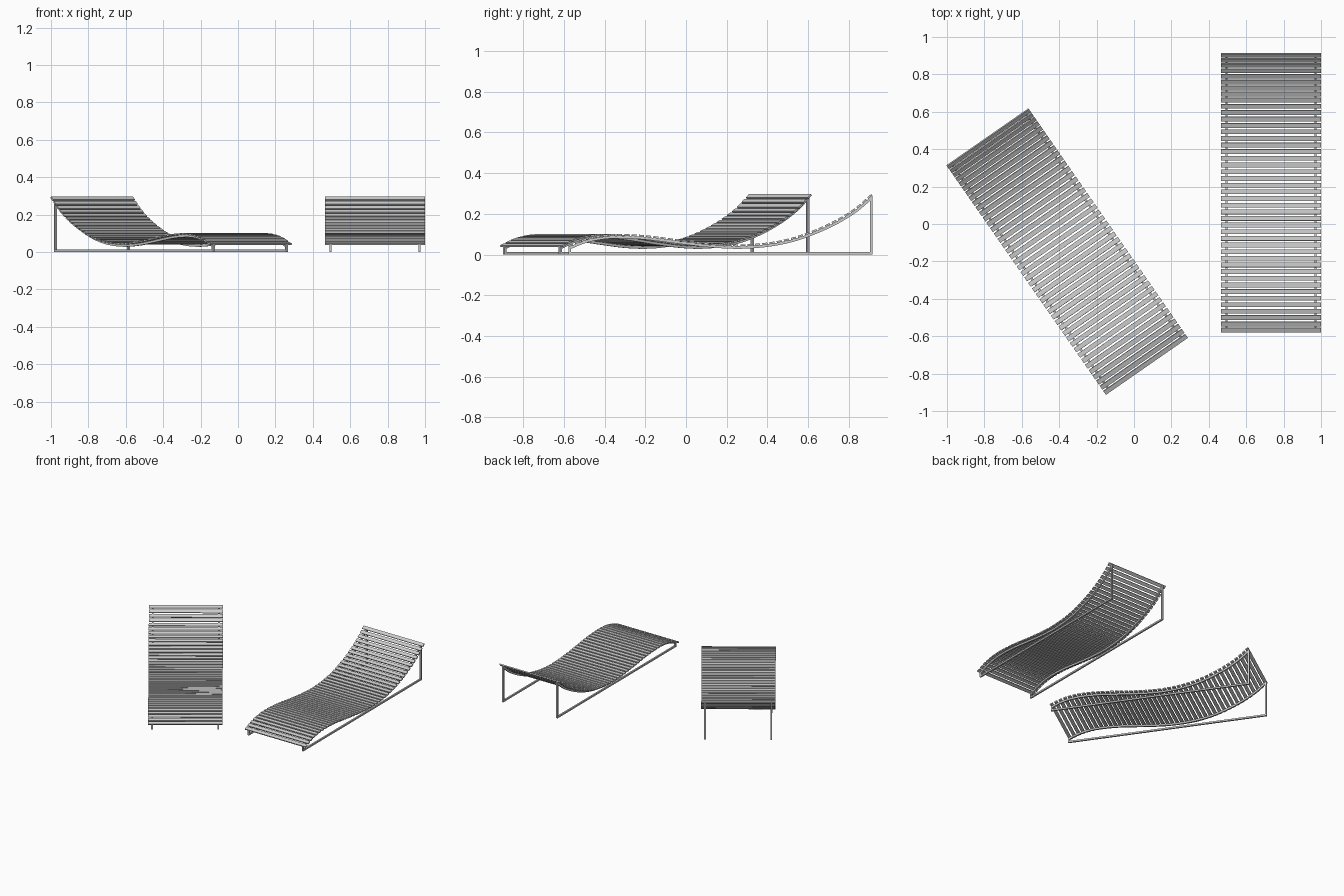
import bpy, bmesh, math
from mathutils import Vector, Matrix

if "Cube" in bpy.data.objects:
    bpy.data.objects.remove(bpy.data.objects["Cube"])

# Lounger dimensions
HALF_W, RAIL_X = 0.267, 0.238
TUBE, SLAT_W, SLAT_H, SLATS = 0.0125, 0.025, 0.009, 44
Y_MID = 0.1675

# Side profile of the lying surface (y, z)
KEYS = [(-0.58, 0.045), (-0.5, 0.077), (-0.42, 0.095), (-0.33, 0.101), (-0.2, 0.095),
        (0.0, 0.070), (0.15, 0.054), (0.28, 0.050), (0.42, 0.062), (0.55, 0.092),
        (0.7, 0.152), (0.82, 0.222), (0.909, 0.297)]


def smooth_curve(keys, steps=8):
    """Cubic curve through the keys, parameterised by y."""
    p = [Vector((y - Y_MID, z)) for y, z in keys]
    p = [2 * p[0] - p[1]] + p + [2 * p[-1] - p[-2]]
    out = []
    for i in range(1, len(p) - 2):
        h = p[i + 1].x - p[i].x
        m0 = (p[i + 1].y - p[i - 1].y) / (p[i + 1].x - p[i - 1].x) * h
        m1 = (p[i + 2].y - p[i].y) / (p[i + 2].x - p[i].x) * h
        for k in range(steps):
            t = k / steps
            z = ((2*t**3 - 3*t*t + 1) * p[i].y + (t**3 - 2*t*t + t) * m0
                 + (3*t*t - 2*t**3) * p[i + 1].y + (t**3 - t*t) * m1)
            out.append(Vector((p[i].x + t * h, z)))
    return out + [p[-2]]


def at_length(pts, s):
    """Point and tangent at arc length s."""
    for a, b in zip(pts, pts[1:]):
        d = (b - a).length
        if s <= d or b is pts[-1]:
            return a + (b - a) * (s / d), (b - a).normalized()
        s -= d


TOP = smooth_curve(KEYS)
LENGTH = sum((b - a).length for a, b in zip(TOP, TOP[1:]))


def finish(bm, name, matrix):
    bmesh.ops.recalc_face_normals(bm, faces=bm.faces)
    me = bpy.data.meshes.new(name)
    bm.to_mesh(me)
    bm.free()
    ob = bpy.data.objects.new(name, me)
    bpy.context.collection.objects.link(ob)
    ob.matrix_world = matrix


def build_slats(name, matrix):
    bm = bmesh.new()
    for i in range(SLATS):
        s = SLAT_W / 2 + (LENGTH - SLAT_W) * i / (SLATS - 1)
        p, t = at_length(TOP, s)
        n = Vector((-t.y, t.x))
        c = p - n * SLAT_H / 2
        m = (Matrix.Translation((0, c.x, c.y)) @ Matrix.Rotation(math.atan2(t.y, t.x), 4, 'X')
             @ Matrix.Diagonal((2 * HALF_W, SLAT_W, SLAT_H, 1)))
        bmesh.ops.create_cube(bm, size=1, matrix=m)
    finish(bm, name, matrix)


def build_frame(name, x, matrix):
    """Closed square-tube loop: curved rail, two posts and floor runner."""
    outer = []
    for i in range(61):
        p, t = at_length(TOP, LENGTH * i / 60)
        outer.append(p - Vector((-t.y, t.x)) * SLAT_H)
    outer += [Vector((outer[-1].x, 0)), Vector((outer[0].x, 0))]
    n = len(outer)
    inner = []
    for i in range(n):
        a = (outer[i] - outer[i - 1]).normalized()
        b = (outer[(i + 1) % n] - outer[i]).normalized()
        na, nb = Vector((a.y, -a.x)), Vector((b.y, -b.x))
        inner.append(outer[i] + (na + nb) * (TUBE / (1 + na.dot(nb))))
    bm = bmesh.new()
    rings = [[bm.verts.new((x + dx, p.x, p.y)) for p in loop]
             for loop, dx in ((outer, -TUBE / 2), (outer, TUBE / 2),
                              (inner, TUBE / 2), (inner, -TUBE / 2))]
    for k in range(4):
        r, q = rings[k], rings[(k + 1) % 4]
        for i in range(n):
            j = (i + 1) % n
            bm.faces.new((r[i], r[j], q[j], q[i]))
    finish(bm, name, matrix)


# Two loungers: one turned, one straight
for label, loc, deg in (("turned", (-0.3575, -0.1475, 0), 34.8),
                        ("straight", (0.7325, Y_MID, 0), 0)):
    M = Matrix.Translation(loc) @ Matrix.Rotation(math.radians(deg), 4, 'Z')
    build_slats(label + "_lounger_slats", M)
    build_frame(label + "_lounger_left_frame", -RAIL_X, M)
    build_frame(label + "_lounger_right_frame", RAIL_X, M)
